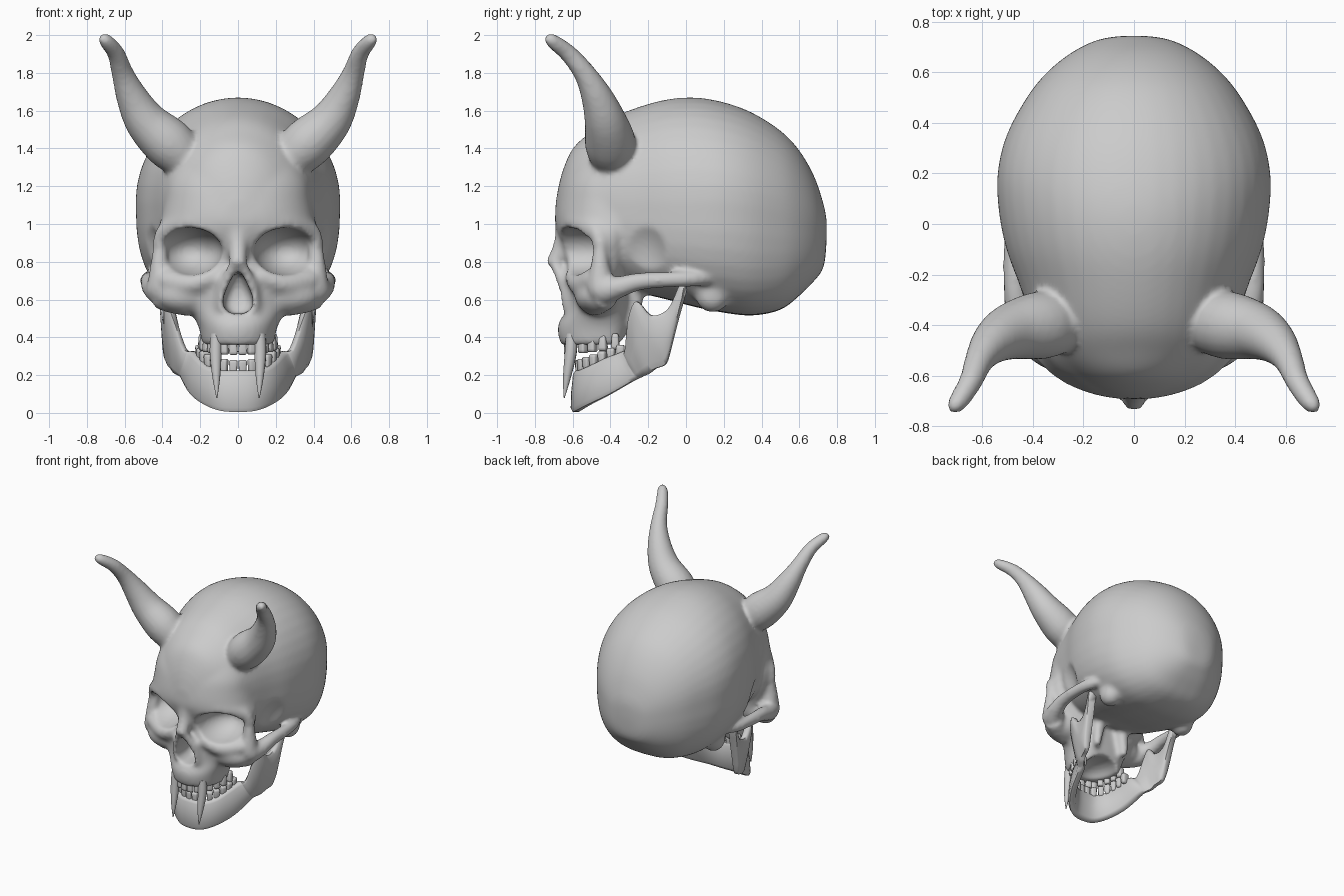
import bpy, bmesh, math
from mathutils import Vector, Matrix

if "Cube" in bpy.data.objects:
    bpy.data.objects.remove(bpy.data.objects["Cube"])

bone = bpy.data.materials.new("bone grey")
bone.diffuse_color = (0.6, 0.6, 0.6, 1)
bone.use_nodes = True
bone.node_tree.nodes["Principled BSDF"].inputs["Base Color"].default_value = bone.diffuse_color


def finish(name, bm):
    bmesh.ops.recalc_face_normals(bm, faces=bm.faces)
    me = bpy.data.meshes.new(name)
    bm.to_mesh(me)
    bm.free()
    ob = bpy.data.objects.new(name, me)
    bpy.context.collection.objects.link(ob)
    me.materials.append(bone)
    return ob


def activate(*obs):
    bpy.ops.object.select_all(action='DESELECT')
    for o in obs:
        o.select_set(True)
    bpy.context.view_layer.objects.active = obs[0]


def join(name, obs):
    activate(*obs)
    bpy.ops.object.join()
    obs[0].name = name
    return obs[0]


def apply(ob, kind, **settings):
    activate(ob)
    mod = ob.modifiers.new(kind, kind)
    for k, v in settings.items():
        setattr(mod, k, v)
    bpy.ops.object.modifier_apply(modifier=mod.name)


def shade(ob, angle=50):
    activate(ob)
    bpy.ops.object.shade_smooth_by_angle(angle=math.radians(angle))


def spline(rows, n=4):
    """Catmull-Rom interpolation of rows of numbers."""
    out = []
    for i in range(len(rows) - 1):
        a, b, c, d = rows[max(i - 1, 0)], rows[i], rows[i + 1], rows[min(i + 2, len(rows) - 1)]
        for k in range(n):
            t = k / n
            out.append(tuple(0.5 * (2 * q + (r - p) * t + (2 * p - 5 * q + 4 * r - s) * t * t
                                    + (3 * q - p - 3 * r + s) * t ** 3)
                             for p, q, r, s in zip(a, b, c, d)))
    return out + [tuple(rows[-1])]


def skin(name, rings):
    bm = bmesh.new()
    vs = [[bm.verts.new(p) for p in ring] for ring in rings]
    m = len(vs[0])
    for a, b in zip(vs, vs[1:]):
        for j in range(m):
            bm.faces.new((a[j], a[(j + 1) % m], b[(j + 1) % m], b[j]))
    bm.faces.new(vs[0])
    bm.faces.new(vs[-1])
    return finish(name, bm)


def loft(name, rows, axis, p_lo=2.0, p_hi=2.0, m=40):
    """Rows: position on axis, low edge, high edge, half width, level of greatest width."""
    rings = []
    for t, lo, hi, w, c in spline(rows):
        ring = []
        for j in range(m):
            a = 2 * math.pi * j / m
            co, si = math.cos(a), math.sin(a)
            p = p_hi if si > 0 else p_lo
            x = w * math.copysign(abs(co) ** (2 / p), co)
            v = c + ((hi - c) if si > 0 else (lo - c)) * abs(si) ** (2 / p)
            ring.append((x, t, v) if axis == 'Y' else (x, v, t))
        rings.append(ring)
    return skin(name, rings)


def tube(name, pts, side=1, m=14):
    """Round tapering tube through points (x, y, z, radius)."""
    pts = spline(pts)
    cs = [Vector((p[0] * side, p[1], p[2])) for p in pts]
    u, rings = Vector((0.31, 0.77, 0.55)), []
    for i, c in enumerate(cs):
        t = (cs[min(i + 1, len(cs) - 1)] - cs[max(i - 1, 0)]).normalized()
        u = (u - t * u.dot(t)).normalized()
        v = t.cross(u)
        rings.append([c + pts[i][3] * (u * math.cos(2 * math.pi * j / m) + v * math.sin(2 * math.pi * j / m))
                      for j in range(m)])
    return skin(name, rings)


def ellipsoid(name, centre, radii):
    bm = bmesh.new()
    bmesh.ops.create_uvsphere(bm, u_segments=32, v_segments=20, radius=1,
                              matrix=Matrix.Translation(centre) @ Matrix.Diagonal((*radii, 1)))
    return finish(name, bm)


# Braincase and face block
parts = [
    loft("braincase", [
        (-.69, 1.02, 1.12, .05, 1.07), (-.66, .95, 1.26, .15, 1.08), (-.60, .90, 1.40, .25, 1.1),
        (-.5, .8, 1.49, .36, 1.1), (-.4, .72, 1.56, .40, 1.12), (-.25, .64, 1.62, .45, 1.12),
        (-.1, .60, 1.66, .505, 1.12), (.05, .56, 1.67, .535, 1.12), (.2, .53, 1.645, .54, 1.12),
        (.35, .515, 1.59, .505, 1.1), (.5, .545, 1.495, .425, 1.07), (.6, .62, 1.39, .345, 1.03),
        (.68, .70, 1.25, .245, 1.0), (.73, .775, 1.10, .14, .97), (.745, .92, 1.02, .04, .97)],
        'Y', p_lo=2.8),
    loft("face", [
        (.36, -.665, -.33, .19, -.45), (.46, -.68, -.30, .21, -.45), (.55, -.635, -.30, .26, -.45),
        (.63, -.63, -.30, .31, -.43), (.70, -.63, -.32, .36, -.42), (.78, -.63, -.32, .40, -.41),
        (.86, -.64, -.32, .42, -.40), (.95, -.68, -.32, .43, -.40), (1.02, -.695, -.32, .41, -.40),
        (1.12, -.685, -.3, .39, -.40), (1.22, -.66, -.3, .375, -.40), (1.32, -.61, -.3, .33, -.40)],
        'Z', p_lo=2.1, p_hi=3),
    tube("nasal_bone", [(0, -.64, .98, .05), (0, -.66, .87, .05), (0, -.71, .775, .045)]),
]
for s in (1, -1):
    parts += [
        tube("brow", [(.06, -.645, .99, .045), (.25, -.595, 1.01, .045), (.39, -.475, .96, .045),
                      (.41, -.45, .86, .045)], s),
        tube("nose_edge", [(.025, -.69, .775, .03), (.075, -.64, .66, .035), (.08, -.62, .55, .04)], s),
        tube("eye_rim", [(.40, -.475, .71, .06), (.25, -.565, .68, .055), (.11, -.60, .73, .045)], s),
        ellipsoid("cheek_fill", (.26 * s, -.47, .62), (.18, .12, .10)),
        ellipsoid("mastoid", (.34 * s, .14, .62), (.08, .09, .09)),
        tube("pterygoid", [(.11, -.27, .64, .05), (.13, -.27, .45, .03)], s),
    ]
skull = join("skull", parts)
apply(skull, 'REMESH', mode='VOXEL', voxel_size=.015)

# Hollows: eye sockets, temples, nose and palate
cuts = [
    loft("nose_cut", [(.525, -.8, -.5, .03, -.65), (.55, -.8, -.48, .07, -.65), (.60, -.8, -.46, .08, -.65),
                      (.67, -.8, -.46, .055, -.65), (.74, -.8, -.5, .018, -.65)], 'Z', 4, 4),
    ellipsoid("palate_cut", (0, -.40, .34), (.14, .19, .09)),
]
for s in (1, -1):
    cuts += [ellipsoid("socket_cut", (.255 * s, -.61, .855), (.175, .25, .127)),
             ellipsoid("temple_cut", (.61 * s, -.25, .79), (.23, .19, .27))]
cutter = join("hollow_cutter", cuts)
cutter.hide_render = True
apply(skull, 'BOOLEAN', operation='DIFFERENCE', object=cutter, solver='EXACT')
bpy.data.objects.remove(cutter)
apply(skull, 'SMOOTH', factor=.5, iterations=8)

# Cheekbones with their arches, and horns, blended into the skull
extras = []
for s in (1, -1):
    extras += [
        tube("cheekbone", [(.41, -.45, .90, .035), (.415, -.455, .78, .05), (.405, -.44, .66, .085),
                           (.45, -.36, .665, .06), (.47, -.25, .695, .047), (.475, -.1, .705, .042),
                           (.46, .03, .71, .042), (.42, .12, .715, .04)], s),
        tube("cheek_buttress", [(.42, -.42, .62, .07), (.34, -.46, .605, .08), (.25, -.49, .59, .08)], s),
        tube("horn", [(.26, -.39, 1.33, .11), (.365, -.40, 1.425, .135), (.485, -.425, 1.54, .113),
                      (.56, -.47, 1.67, .085), (.61, -.535, 1.795, .059), (.645, -.62, 1.90, .047),
                      (.69, -.695, 1.96, .04), (.715, -.725, 1.98, .03), (.728, -.74, 1.985, .012)], s, 20),
    ]
skull = join("skull", [skull] + extras)
apply(skull, 'REMESH', mode='VOXEL', voxel_size=.014)
apply(skull, 'SMOOTH', factor=.5, iterations=6)
shade(skull, 60)

# Long fangs
for s, label in ((1, "right"), (-1, "left")):
    shade(tube(label + "_fang", [(.115, -.605, .42, .03), (.118, -.61, .32, .032), (.115, -.63, .19, .021),
                                 (.112, -.645, .08, .003)], s, 12))

# Lower jaw: top edge xyz and bottom edge xyz from chin to hinge
half = [(0, -.57, .225, 0, -.585, .005), (.09, -.555, .225, .09, -.57, .012), (.16, -.50, .25, .17, -.51, .045),
        (.20, -.42, .29, .24, -.40, .10), (.235, -.33, .325, .285, -.27, .175), (.28, -.31, .34, .305, -.235, .195),
        (.335, -.295, .50, .33, -.2, .21), (.365, -.26, .59, .345, -.16, .235), (.37, -.19, .52, .36, -.11, .255),
        (.375, -.13, .525, .37, -.09, .30), (.38, -.08, .57, .377, -.07, .38), (.39, -.025, .69, .385, -.04, .5),
        (.395, 0, .68, .395, -.015, .6)]
rows = spline([(-a, b, c, -d, e, f) for a, b, c, d, e, f in reversed(half[1:])] + half)
mids = [Vector(((r[0] + r[3]) / 2, (r[1] + r[4]) / 2, 0)) for r in rows]
rings = []
for i, r in enumerate(rows):
    t = (mids[min(i + 1, len(mids) - 1)] - mids[max(i - 1, 0)]).normalized()
    out = Vector((t.y, -t.x, 0)) * .03
    top, low = Vector(r[:3]), Vector(r[3:])
    rings.append([top.lerp(low, f) + out * k for f, k in (
        (0, .5), (.1, .9), (.5, 1), (.9, .9), (1, .5), (1, -.5), (.9, -.9), (.5, -1), (.1, -.9), (0, -.5))])
shade(skin("lower_jaw", rings), 60)


# Tooth rows on elliptical arches
def teeth(name, angles, rx, ry, cy, z0, rise, height, flip):
    obs = []
    for deg in angles:
        for s in (1, -1):
            a = math.radians(deg)
            bm = bmesh.new()
            bmesh.ops.create_cube(bm, size=1)
            for v in bm.verts:
                if v.co.z * flip > 0:       # narrower at the root
                    v.co.x *= .75
                    v.co.y *= .8
            bmesh.ops.bevel(bm, geom=bm.edges[:], offset=.2, segments=2, affect='EDGES', profile=.5)
            place = Matrix.Translation((s * rx * math.sin(a), cy - ry * math.cos(a), z0 + rise * (1 - math.cos(a))))
            bm.transform(place @ Matrix.Rotation(s * a, 4, 'Z')
                         @ Matrix.Diagonal((.046, .035 + .02 * math.sin(a), height, 1)))
            obs.append(finish(name, bm))
    shade(join(name, obs), 60)


teeth("upper_teeth", (7.5, 23, 47, 60, 73, 87), .185, .27, -.36, .35, .03, .085, 1)
teeth("lower_teeth", (7, 22, 37, 50, 63, 75, 87), .20, .235, -.335, .24, .085, .08, -1)
